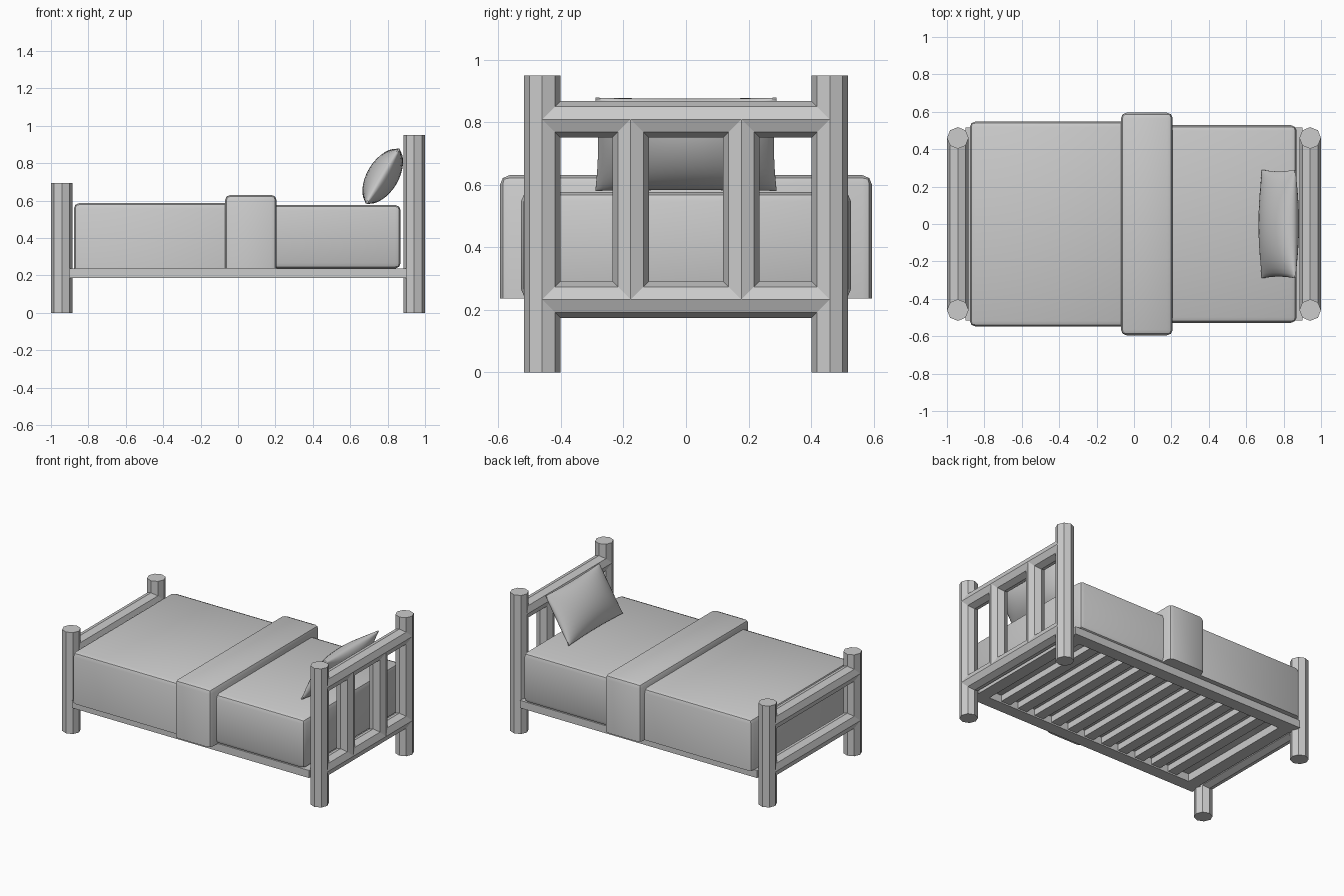
import bpy, bmesh, math
from mathutils import Vector, Matrix

if "Cube" in bpy.data.objects:
    bpy.data.objects.remove(bpy.data.objects["Cube"])

R = 0.058


def finish(bm, name, smooth=None):
    bmesh.ops.recalc_face_normals(bm, faces=bm.faces)
    me = bpy.data.meshes.new(name)
    bm.to_mesh(me)
    bm.free()
    ob = bpy.data.objects.new(name, me)
    bpy.context.collection.objects.link(ob)
    if smooth:
        bpy.ops.object.select_all(action='DESELECT')
        ob.select_set(True)
        bpy.context.view_layer.objects.active = ob
        bpy.ops.object.shade_smooth_by_angle(angle=math.radians(smooth))
    return ob


def pole(name, a, b, r=R):
    """Eight-sided pole between two points."""
    a, b = Vector(a), Vector(b)
    bm = bmesh.new()
    bmesh.ops.create_cone(bm, cap_ends=True, segments=8, radius1=r, radius2=r, depth=(b - a).length)
    rot = Matrix.Rotation(math.pi / 2, 4, 'X') if abs(b.y - a.y) > 0.01 else Matrix()
    bm.transform(Matrix.Translation((a + b) / 2) @ rot)
    return finish(bm, name)


def box(name, x, y, z, bevel=0, segs=2, open_bottom=False):
    """Box from (min, max) ranges, optionally with rounded edges."""
    bm = bmesh.new()
    bmesh.ops.create_cube(bm, size=1)
    for v in bm.verts:
        v.co = [r[0] if c < 0 else r[1] for c, r in zip(v.co, (x, y, z))]
    if bevel:
        edges = [e for e in bm.edges
                 if not (open_bottom and all(v.co.z < z[0] + 1e-4 for v in e.verts))]
        bmesh.ops.bevel(bm, geom=edges, offset=bevel, segments=segs, profile=0.5, affect='EDGES')
    return finish(bm, name, 40 if bevel else None)


# Head and foot ends: posts and cross rails
for end, x, h in (("foot", -0.942, 0.695), ("head", 0.942, 0.95)):
    for side, s in (("front", -1), ("back", 1)):
        pole(f"{end}_{side}_post", (x, s * 0.46, 0), (x, s * 0.46, h))
    for level, z in (("lower", 0.233), ("upper", h - 0.14)):
        pole(f"{end}_{level}_rail", (x, -0.46, z), (x, 0.46, z))

# Headboard uprights
for side, s in (("front", -1), ("back", 1)):
    pole(f"headboard_{side}_bar", (0.942, s * 0.177, 0.233), (0.942, s * 0.177, 0.81))

# Bed frame with slats
for side, s in (("front", -1), ("back", 1)):
    box(f"{side}_side_rail", (-0.9, 0.9), sorted((s * 0.43, s * 0.515)), (0.185, 0.237))
for side, s in (("foot", -1), ("head", 1)):
    box(f"{side}_cross_board", sorted((s * 0.80, s * 0.885)), (-0.45, 0.45), (0.185, 0.237))
for i in range(11):
    cx = -0.67 + i * 0.134
    box(f"slat_{i + 1}", (cx - 0.035, cx + 0.035), (-0.45, 0.45), (0.195, 0.237))

# Bedding
box("mattress", (-0.86, 0.87), (-0.528, 0.528), (0.237, 0.577), 0.03, 2)
box("blanket", (-0.878, 0.05), (-0.548, 0.548), (0.237, 0.587), 0.03, 2, True)
box("blanket_fold", (-0.07, 0.207), (-0.595, 0.595), (0.237, 0.631), 0.03, 2, True)

# Pillow: two bulging sheets meeting at a thin rim, leaning on the headboard
N = 16
bm = bmesh.new()
sheets = []
for s in (-1, 1):
    g = []
    for i in range(N + 1):
        for j in range(N + 1):
            u = -math.cos(math.pi * i / N)
            v = -math.cos(math.pi * j / N)
            t = max(0, (1 - u * u) * (1 - v * v)) ** 0.6
            pinch_u = 1 - 0.04 * (1 - v * v)
            pinch_v = 1 - 0.03 * (1 - u * u)
            g.append(bm.verts.new((u * 0.172 * pinch_u, v * 0.29 * pinch_v, s * (0.004 + 0.08 * t))))
    for i in range(N):
        for j in range(N):
            k = i * (N + 1) + j
            bm.faces.new((g[k], g[k + 1], g[k + N + 2], g[k + N + 1]))
    sheets.append(g)
bmesh.ops.bridge_loops(bm, edges=[e for e in bm.edges if e.is_boundary])
bm.transform(Matrix.Translation((0.774, 0, 0.73)) @ Matrix.Rotation(-math.radians(59), 4, 'Y'))
finish(bm, "pillow", 50)
